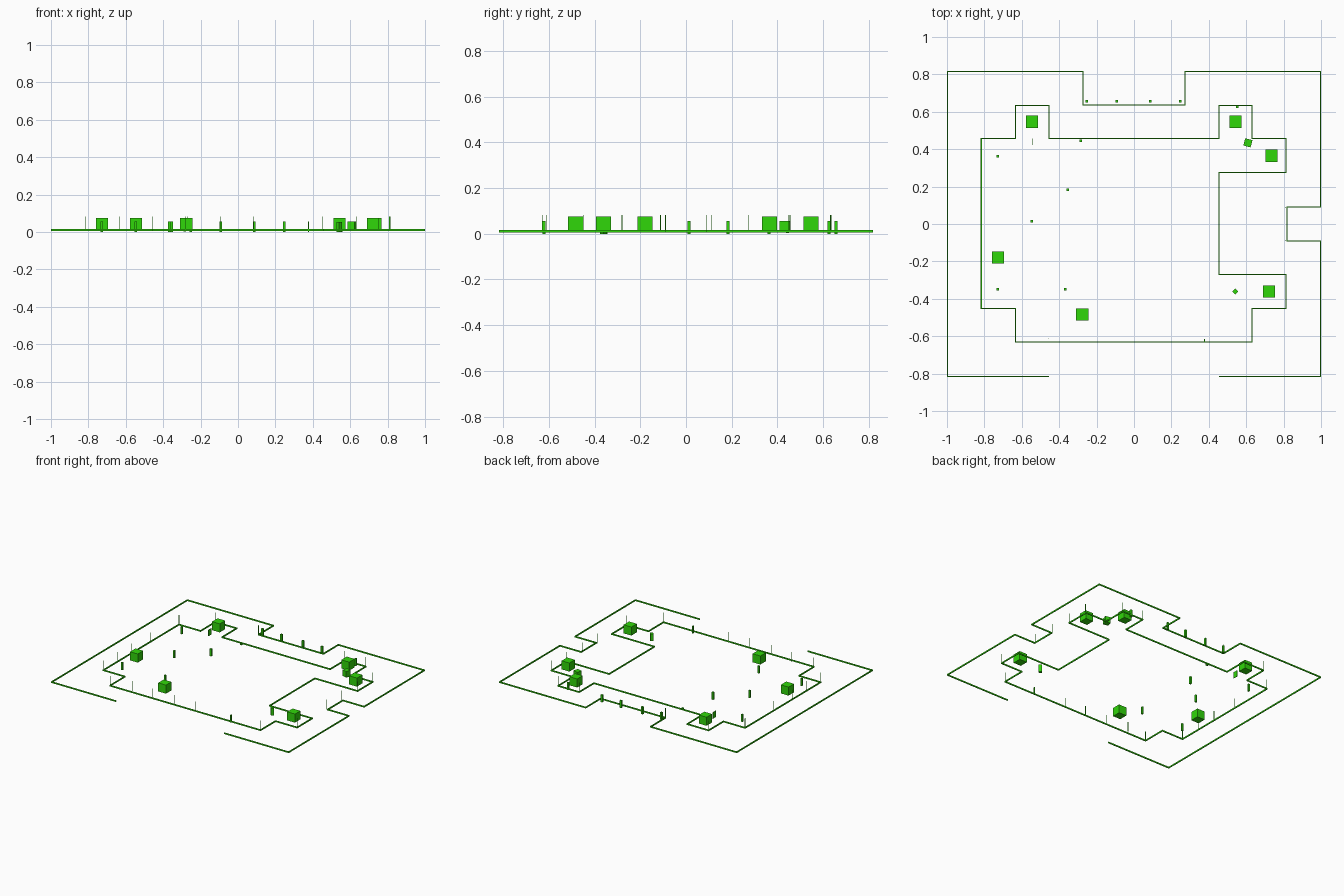
import bpy, bmesh, math
from mathutils import Matrix, Vector

green = bpy.data.materials.new("green")
green.diffuse_color = (0.03, 0.68, 0.003, 1)
C = 1 / 11  # half of one maze cell


def finish(name, bm):
    bmesh.ops.recalc_face_normals(bm, faces=bm.faces)
    mesh = bpy.data.meshes.new(name)
    bm.to_mesh(mesh)
    bm.free()
    mesh.materials.append(green)
    ob = bpy.data.objects.new(name, mesh)
    bpy.context.collection.objects.link(ob)
    return ob


def box(name, x, y, sx, sy, z0, z1, turn=0):
    bm = bmesh.new()
    m = (Matrix.Translation((x, y, (z0 + z1) / 2))
         @ Matrix.Rotation(math.radians(turn), 4, 'Z')
         @ Matrix.Diagonal((sx, sy, z1 - z0, 1)))
    bmesh.ops.create_cube(bm, size=1, matrix=m)
    return finish(name, bm)


def wall(name, pts, closed, w=0.006, z0=0.006, z1=0.016):
    """Thin mitred rail along an axis-aligned path given in half cells."""
    bm = bmesh.new()
    n = len(pts)
    p = [Vector((min(max(x * C, -1 + w / 2), 1 - w / 2), y * C)) for x, y in pts]
    rings = []
    for i in range(n):
        a = p[i] - p[i - 1] if closed or i > 0 else p[1] - p[0]
        b = p[(i + 1) % n] - p[i] if closed or i < n - 1 else a
        na, nb = [Vector((-d.y, d.x)).normalized() for d in (a, b)]
        off = na * w / 2 if abs(na.dot(nb)) > 0.9 else (na + nb) * w / 2
        rings.append([bm.verts.new((p[i].x + s * off.x, p[i].y + s * off.y, z))
                      for s, z in ((-1, z0), (1, z0), (1, z1), (-1, z1))])
    for i in range(n if closed else n - 1):
        r, q = rings[i], rings[(i + 1) % n]
        for k in range(4):
            j = (k + 1) % 4
            bm.faces.new((r[k], r[j], q[j], q[k]))
    if not closed:
        bm.faces.new(rings[0])
        bm.faces.new(rings[-1])
    return finish(name, bm)


# Outer rail, open at the front
wall("outer_rail", [(-5, -8.97), (-11, -8.97), (-11, 8.97), (-3, 8.97), (-3, 7), (3, 7), (3, 8.97),
                    (11, 8.97), (11, 1), (9, 1), (9, -1), (11, -1), (11, -8.97), (5, -8.97)], False)

# Inner rail, closed loop
wall("inner_rail", [(-6.98, 6.98), (-5, 6.98), (-5, 5.03), (5, 5.03), (5, 6.98), (6.95, 6.98),
                    (6.95, 5.02), (8.95, 5.02), (8.95, 3.02), (5, 3.02), (5, -2.97), (8.95, -2.97),
                    (8.95, -4.97), (6.95, -4.97), (6.95, -6.95), (-6.98, -6.95), (-6.98, -4.97),
                    (-8.98, -4.97), (-8.98, 5.02), (-6.98, 5.02)], True)

# Large crates
for x, y in ((-0.546, 0.547), (0.542, 0.547), (0.735, 0.365),
             (-0.727, -0.18), (-0.277, -0.484), (0.722, -0.361)):
    box("crate", x, y, 0.065, 0.065, 0.01, 0.075)

# Small turned crate and diamond post
box("small_crate", 0.609, 0.434, 0.04, 0.04, 0.01, 0.056, -15)
box("diamond_post", 0.541, -0.361, 0.022, 0.022, 0.0, 0.055, 45)

# Short square posts
for x, y in ((-0.253, 0.656), (-0.093, 0.656), (0.087, 0.656), (0.247, 0.656), (0.552, 0.626),
             (-0.728, 0.363), (-0.355, 0.183), (-0.546, 0.014), (-0.728, -0.35), (-0.368, -0.35)):
    box("post", x, y, 0.013, 0.013, 0.0, 0.056)
box("front_post", 0.377, -0.622, 0.006, 0.012, 0.0, 0.056)
box("rail_foot", -0.285, 0.445, 0.013, 0.013, 0.004, 0.018)

# Upright card
box("card", -0.545, 0.44, 0.003, 0.036, 0.008, 0.056)

# Thin spikes along the rails
for x, y in ((-0.815, 0.455), (-0.815, 0.11), (-0.815, -0.112), (-0.815, -0.28), (-0.815, -0.45),
             (-0.632, -0.63), (-0.458, -0.61), (-0.28, -0.63), (-0.092, -0.63), (0.085, -0.63),
             (0.632, -0.63), (0.815, -0.45), (0.81, -0.09), (0.81, 0.088), (0.815, 0.275),
             (0.815, 0.45), (0.632, 0.633), (0.452, 0.633), (-0.272, 0.635), (-0.632, 0.633)):
    box("spike", x, y, 0.003, 0.003, 0.01, 0.083)
